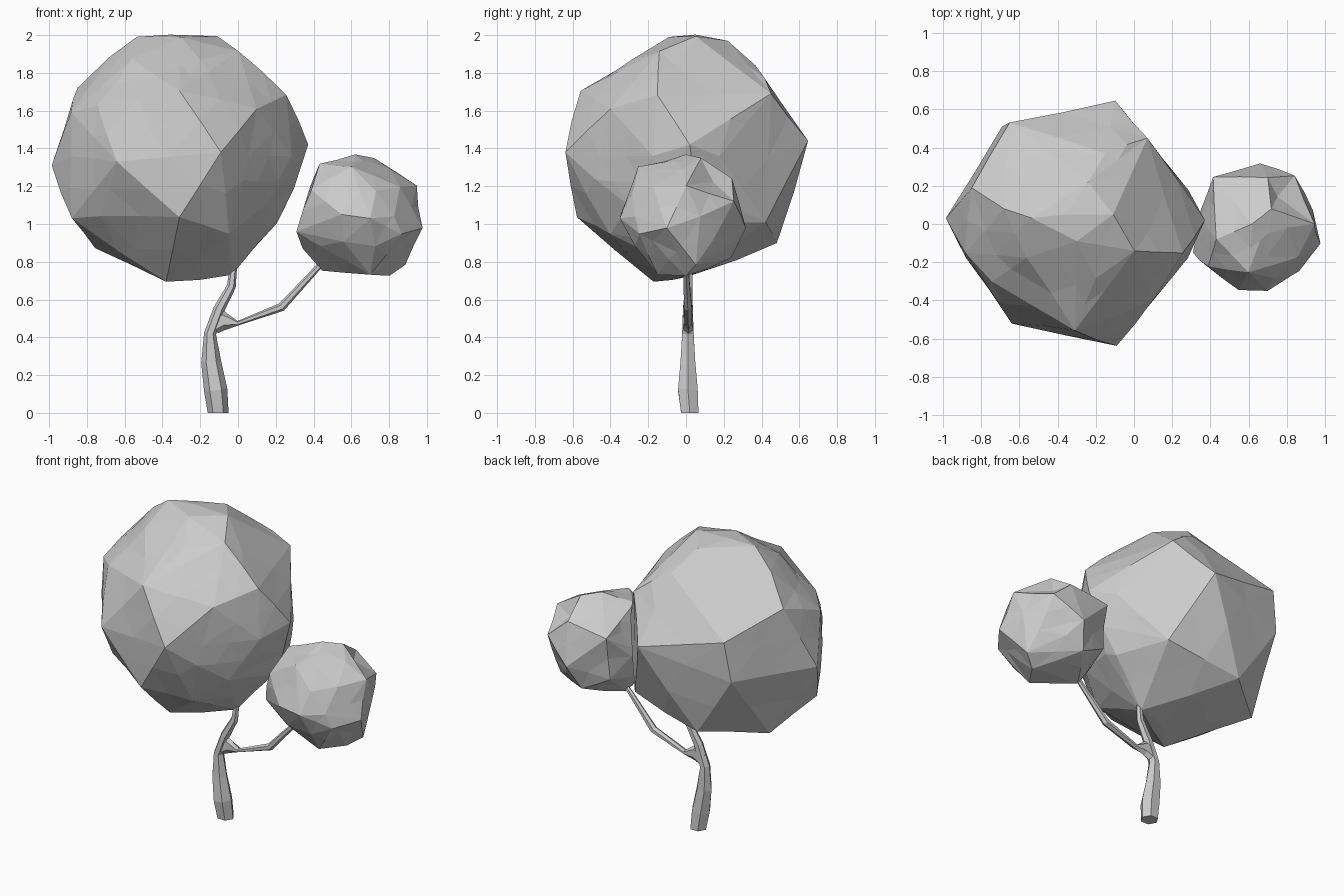
import bpy, bmesh, math, random
from mathutils import Vector

if "Cube" in bpy.data.objects:
    bpy.data.objects.remove(bpy.data.objects["Cube"])

random.seed(4)


def finish(name, bm):
    bmesh.ops.recalc_face_normals(bm, faces=bm.faces[:])
    me = bpy.data.meshes.new(name)
    bm.to_mesh(me)
    bm.free()
    ob = bpy.data.objects.new(name, me)
    bpy.context.collection.objects.link(ob)
    return ob


def crown(name, centre, radii, corners, min_edge, bulge, dent=None):
    """Faceted leaf mass: hull around an inner ball and the main corners."""
    ball = bmesh.new()
    bmesh.ops.create_icosphere(ball, subdivisions=2, radius=1)
    pts = [Vector([c + r * k for c, r, k in zip(centre, radii, v.co)])
           for v in ball.verts]
    ball.free()
    bm = bmesh.new()
    for p in pts + [Vector(c) for c in corners]:
        bm.verts.new(p)
    bmesh.ops.convex_hull(bm, input=bm.verts[:])
    loose = [v for v in bm.verts if not v.link_faces]
    bmesh.ops.delete(bm, geom=loose, context='VERTS')
    if dent:
        v = min(bm.verts, key=lambda q: (q.co - Vector(dent[0])).length)
        v.co = Vector(dent[1])
    # split the long edges into slightly uneven smaller facets
    old = set(bm.verts)
    long_edges = [e for e in bm.edges if e.calc_length() > min_edge]
    bmesh.ops.subdivide_edges(bm, edges=long_edges, cuts=1)
    bmesh.ops.triangulate(bm, faces=bm.faces[:])
    for v in bm.verts:
        if v not in old:
            v.co += (v.co - Vector(centre)).normalized() * random.uniform(-.2, 1) * bulge
    return finish(name, bm)


def limb(name, rings, sides=6):
    """Tapered limb; each ring is x, y, z, radius in the xz plane, radius in y."""
    bm = bmesh.new()
    pts = [Vector(r[:3]) for r in rings]
    loops = []
    for i, r in enumerate(rings):
        d = (pts[min(i + 1, len(pts) - 1)] - pts[max(i - 1, 0)]).normalized()
        if i == 0 and r[2] == 0:
            d = Vector((0, 0, 1))
        side = Vector((d.z, 0, -d.x)).normalized()
        loop = []
        for k in range(sides):
            a = math.tau * k / sides
            loop.append(bm.verts.new(pts[i] + side * math.cos(a) * r[3]
                                     + Vector((0, 1, 0)) * math.sin(a) * r[4]))
        loops.append(loop)
    for a, b in zip(loops, loops[1:]):
        for k in range(sides):
            n = (k + 1) % sides
            bm.faces.new((a[k], a[n], b[n], b[k]))
    bm.faces.new(loops[0])
    bm.faces.new(loops[-1])
    return finish(name, bm)


# large crown corners
big = [
    (-.98, .03, 1.31), (-.88, -.15, 1.59), (-.85, .19, 1.72), (-.64, -.52, 1.33),
    (-.31, -.55, 1.70), (-.09, -.64, 1.38), (.10, -.40, 1.61), (.25, -.15, 1.68),
    (.37, .02, 1.42), (0, -.14, 1.91), (-.11, .05, 1.99), (-.36, .05, 2.0),
    (-.53, .03, 1.98), (-.24, .22, 1.97), (-.68, .08, 1.88), (.07, .45, 1.69),
    (-.10, .64, 1.44), (-.69, .51, 1.31), (-.65, .53, 1.57), (-.31, -.57, 1.04),
    (-.36, -.45, .96), (-.38, -.17, .70), (-.75, .20, .88), (-.88, -.12, 1.03),
    (-.03, .03, .73), (-.23, .0, .72), (.20, .08, 1.01), (.29, .05, 1.19),
    (-.42, .48, .90), (.08, .42, 1.01), (-.30, -.09, 1.99), (-.05, -.40, .95),
    (-.15, .37, 1.84),
]
crown("large_crown", (-.30, 0, 1.36), (.605, .565, .595), big, .27, .012)

# small crown corners, with a notch on the upper back right
small = [
    (.31, -.15, .96), (.34, -.05, .87), (.42, .24, 1.20), (.43, -.08, 1.32),
    (.62, .0, 1.36), (.72, .08, 1.35), (.94, .0, 1.20), (.97, -.10, .98),
    (.88, .05, .79), (.80, .0, .73), (.45, .0, .76), (.70, -.35, 1.03),
    (.55, -.34, 1.05), (.39, -.22, 1.18), (.86, -.24, .95), (.66, .31, .98),
    (.84, .25, 1.12), (.60, -.25, 1.30), (.70, -.15, .73), (.60, .24, .82),
    (.79, .16, 1.29), (.70, .24, 1.24), (.42, .2, .92),
]
crown("small_crown", (.645, -.02, 1.04), (.3, .3, .29), small, .2, .01,
      dent=((.79, .16, 1.29), (.75, .14, 1.22)))

# trunk
limb("trunk", [
    (-.105, .02, 0, .055, .053), (-.118, .01, .12, .062, .06),
    (-.142, .01, .27, .053, .045), (-.148, .01, .42, .032, .035),
    (-.10, .01, .55, .030, .03), (-.035, .015, .67, .024, .022),
    (-.022, .02, .79, .018, .018)])

# side branch, flared into a web where it leaves the trunk
limb("branch", [
    (-.13, .012, .46, .045, .03), (-.078, .012, .492, .055, .025),
    (.0, .012, .475, .012, .022), (.23, .01, .56, .023, .024),
    (.41, .0, .755, .016, .016), (.48, .0, .83, .013, .013)], sides=6)
